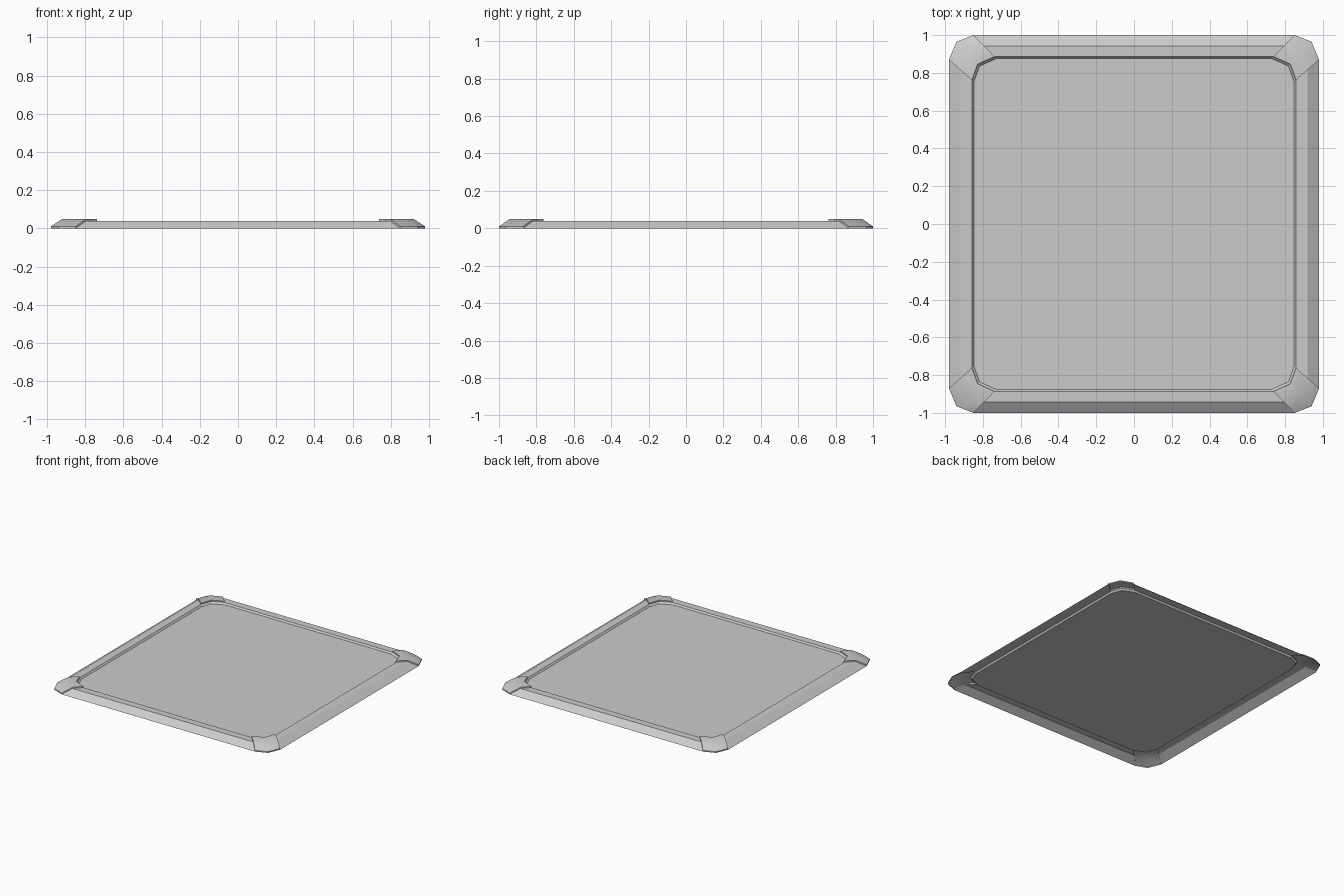
import bpy
import bmesh
from math import radians

if "Cube" in bpy.data.objects:
    bpy.data.objects.remove(bpy.data.objects["Cube"])

grey = bpy.data.materials.new("plain grey")
grey.use_nodes = True
grey.diffuse_color = (0.6, 0.6, 0.6, 1)
grey.node_tree.nodes["Principled BSDF"].inputs["Base Color"].default_value = (0.6, 0.6, 0.6, 1)

# Quarter outlines of the chamfered rectangle, one corner each
OUTER = [(0.98, 0.87), (0.94, 0.965), (0.85, 1.0)]
INNER = [(0.858, 0.762), (0.827, 0.846), (0.738, 0.886)]
CREST = [((a + c) / 2, (b + d) / 2) for (a, b), (c, d) in zip(OUTER, INNER)]
FLOOR = [(x - 0.01, y - 0.01) for x, y in INNER]


def ring(quarter, z):
    """Mirror a quarter outline into a full counter-clockwise loop."""
    back = quarter[::-1]
    loop = [(x, y) for x, y in quarter] + [(-x, y) for x, y in back]
    loop += [(-x, -y) for x, y in quarter] + [(x, -y) for x, y in back]
    return [(x, y, z) for x, y in loop]


def build(name, loops, segments, skirt=0.0, fill=False, smooth=0):
    """Skin the chosen segments between successive loops."""
    bm = bmesh.new()
    rows = [[bm.verts.new(p) for p in loop] for loop in loops]
    for low, high in zip(rows, rows[1:]):
        for k in segments:
            n = (k + 1) % len(low)
            bm.faces.new((low[k], low[n], high[n], high[k]))
    if fill:
        bm.faces.new(rows[-1])
    bmesh.ops.delete(bm, geom=[v for v in bm.verts if not v.link_faces], context='VERTS')
    if skirt:
        rim = [e for e in bm.edges if e.is_boundary]
        made = bmesh.ops.extrude_edge_only(bm, edges=rim)["geom"]
        lowered = [v for v in made if isinstance(v, bmesh.types.BMVert)]
        bmesh.ops.translate(bm, verts=lowered, vec=(0, 0, -skirt))
        bmesh.ops.recalc_face_normals(bm, faces=bm.faces)
        if sum(f.normal.z for f in bm.faces) < 0:
            bmesh.ops.reverse_faces(bm, faces=bm.faces)
    mesh = bpy.data.meshes.new(name)
    bm.to_mesh(mesh)
    bm.free()
    mesh.materials.append(grey)
    obj = bpy.data.objects.new(name, mesh)
    bpy.context.collection.objects.link(obj)
    if smooth:
        bpy.ops.object.select_all(action='DESELECT')
        obj.select_set(True)
        bpy.context.view_layer.objects.active = obj
        bpy.ops.object.shade_smooth_by_angle(angle=radians(smooth))


# Sunken panel with its sloping inner wall
build("panel", [ring(INNER, 0.04), ring(FLOOR, 0.027)], range(12), fill=True)

# Four straight rails: outer slope and flat crest
rail_loops = [ring(OUTER, 0.0), ring(CREST, 0.04), ring(INNER, 0.04)]
for k, side in enumerate(("back", "right", "front", "left")):
    build(side + "_rail", rail_loops, [3 * k + 2])

# Four raised corner caps standing proud of the rails
cap_loops = [ring(OUTER, 0.01), ring(CREST, 0.05), ring(INNER, 0.05)]
for k, corner in enumerate(("back_left", "back_right", "front_right", "front_left")):
    build(corner + "_cap", cap_loops, [3 * k, 3 * k + 1], skirt=0.01, smooth=40)
